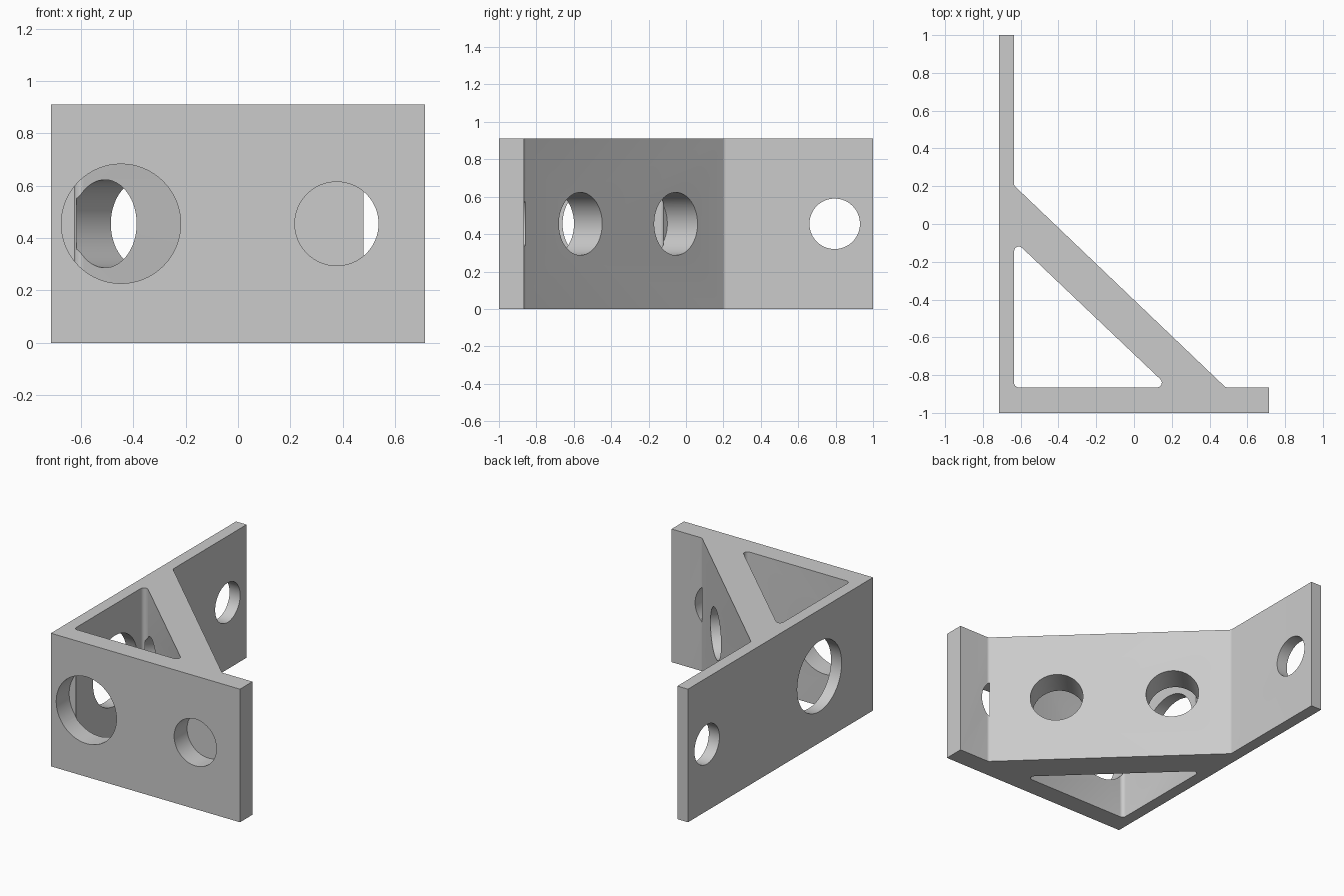
import bpy, bmesh, math
from mathutils import Vector

HEIGHT = 0.91
MID = HEIGHT / 2
FILLET = 0.025

cube = bpy.data.objects.get("Cube")
if cube:
    bpy.data.objects.remove(cube, do_unlink=True)

grey = bpy.data.materials.new("plain_grey")
grey.use_nodes = True
colour = (0.6, 0.6, 0.6, 1)
grey.diffuse_color = colour
grey.node_tree.nodes["Principled BSDF"].inputs["Base Color"].default_value = colour


def make_object(name, bm):
    bmesh.ops.recalc_face_normals(bm, faces=bm.faces)
    mesh = bpy.data.meshes.new(name)
    bm.to_mesh(mesh)
    bm.free()
    mesh.materials.append(grey)
    obj = bpy.data.objects.new(name, mesh)
    bpy.context.scene.collection.objects.link(obj)
    return obj


def rounded(points, corners, steps=6):
    """Replace the listed corners of a 2D outline with tangent arcs."""
    pts = [Vector(p) for p in points]
    result = []
    for i, p in enumerate(pts):
        if i not in corners:
            result.append(p)
            continue
        a = (pts[i - 1] - p).normalized()
        b = (pts[(i + 1) % len(pts)] - p).normalized()
        half = a.angle(b) / 2
        centre = p + (a + b).normalized() * FILLET / math.sin(half)
        start = p + a * FILLET / math.tan(half) - centre
        end = p + b * FILLET / math.tan(half) - centre
        for s in range(steps + 1):
            t = s / steps
            sweep = start.angle(end)
            arc = (start * math.sin((1 - t) * sweep) + end * math.sin(t * sweep)) / math.sin(sweep)
            result.append(centre + arc)
    return result


def prism(name, outline, low, high):
    bm = bmesh.new()
    face = bm.faces.new([bm.verts.new((p.x, p.y, low)) for p in outline])
    top = bmesh.ops.extrude_face_region(bm, geom=[face])["geom"]
    verts = [g for g in top if isinstance(g, bmesh.types.BMVert)]
    bmesh.ops.translate(bm, verts=verts, vec=(0, 0, high - low))
    return make_object(name, bm)


def drill(name, start, end, radius):
    """Cylindrical cutter between two plan points at mid height."""
    a, b = Vector((*start, MID)), Vector((*end, MID))
    bm = bmesh.new()
    bmesh.ops.create_cone(bm, cap_ends=True, segments=64, radius1=radius,
                          radius2=radius, depth=(b - a).length)
    obj = make_object(name, bm)
    obj.location = (a + b) / 2
    obj.rotation_mode = 'QUATERNION'
    obj.rotation_quaternion = (b - a).to_track_quat('Z', 'Y')
    obj.hide_render = True
    return obj


# Bracket body: side plate, front plate and diagonal brace
bracket = prism("angle_bracket", rounded(
    [(-0.715, -1), (0.715, -1), (0.715, -0.865), (0.485, -0.865),
     (-0.635, 0.204), (-0.635, 1), (-0.715, 1)], {3, 4}), 0, HEIGHT)

# Triangular opening behind the brace
cutters = [prism("triangle_cutter", rounded(
    [(-0.635, -0.865), (0.185, -0.865), (-0.635, -0.086)], {0, 1, 2}), -0.1, HEIGHT + 0.1)]

# Front plate holes
for x, radius in ((-0.447, 0.228), (0.377, 0.16)):
    cutters.append(drill("front_hole_cutter", (x, -1.1), (x, -0.86), radius))

# Side plate holes
for y, radius in ((-0.42, 0.24), (0.795, 0.135)):
    cutters.append(drill("side_hole_cutter", (-0.8, y), (-0.63, y), radius))

# Brace holes, square to the sloping face
inward = Vector((-0.69, -0.724)).normalized()
for x, y in ((0.164, -0.57), (-0.37, -0.06)):
    mouth = Vector((x, y))
    cutters.append(drill("brace_hole_cutter", mouth - inward * 0.2, mouth + inward * 0.215, 0.168))

# Cut the openings, then drop the cutters
bpy.context.view_layer.objects.active = bracket
for cutter in cutters:
    cutter.hide_render = True
    mod = bracket.modifiers.new("cut", 'BOOLEAN')
    mod.operation = 'DIFFERENCE'
    mod.solver = 'EXACT'
    mod.object = cutter
    bpy.ops.object.modifier_apply(modifier=mod.name)
for cutter in cutters:
    bpy.data.objects.remove(cutter, do_unlink=True)

bpy.ops.object.select_all(action='DESELECT')
bracket.select_set(True)
bpy.ops.object.shade_smooth_by_angle(angle=math.radians(30))
